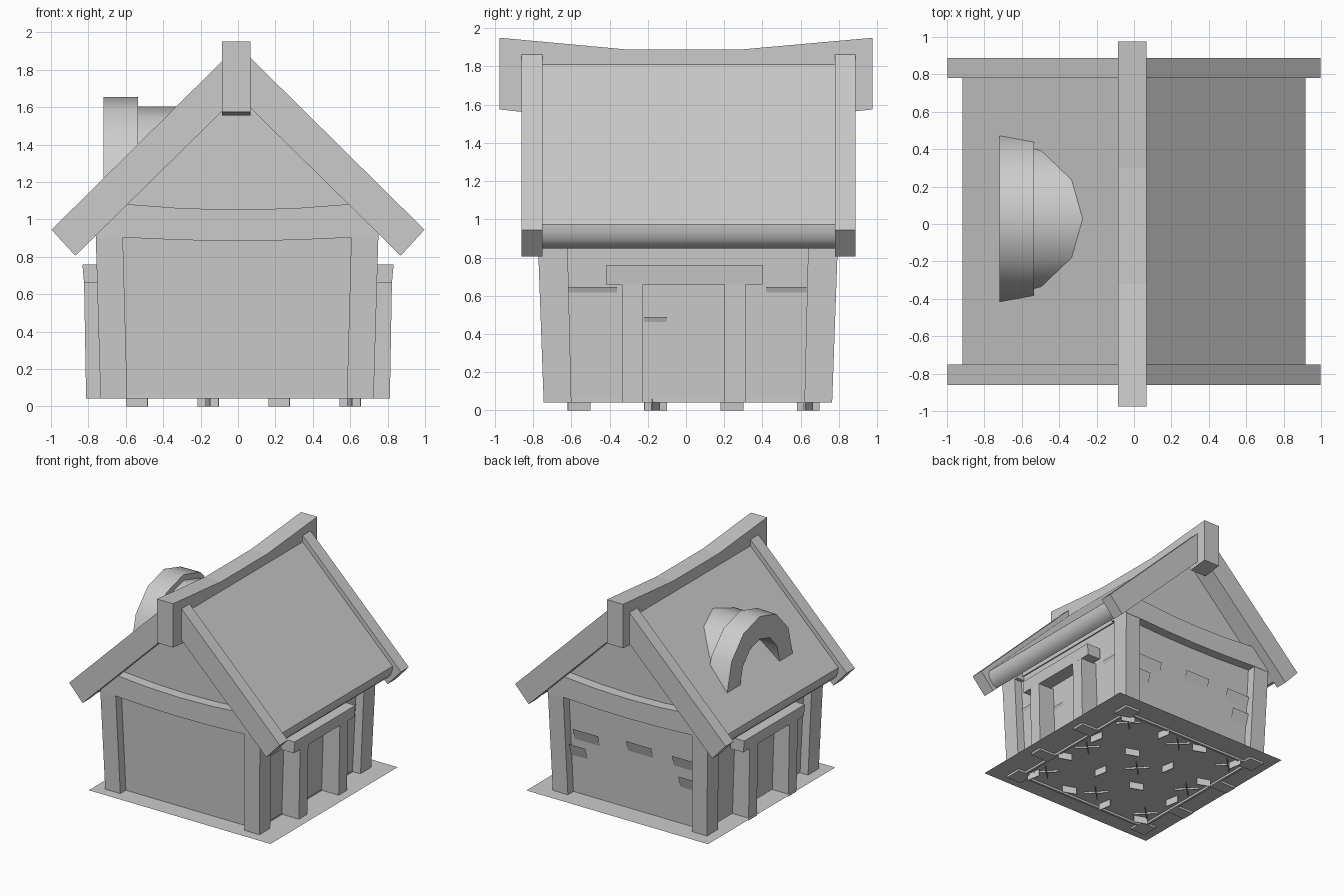
import bpy, bmesh, math

old = bpy.data.objects.get("Cube")
if old:
    bpy.data.objects.remove(old, do_unlink=True)

plain = bpy.data.materials.new("plain grey")
plain.use_nodes = True
GREY = (0.6, 0.6, 0.6, 1)
plain.diffuse_color = GREY
plain.node_tree.nodes["Principled BSDF"].inputs["Base Color"].default_value = GREY

YC = 0.01  # middle of the house along y


def finish(name, bm, smooth=False):
    bmesh.ops.recalc_face_normals(bm, faces=bm.faces)
    mesh = bpy.data.meshes.new(name)
    bm.to_mesh(mesh)
    bm.free()
    mesh.materials.append(plain)
    obj = bpy.data.objects.new(name, mesh)
    bpy.context.collection.objects.link(obj)
    if smooth:
        bpy.ops.object.select_all(action="DESELECT")
        obj.select_set(True)
        bpy.context.view_layer.objects.active = obj
        bpy.ops.object.shade_smooth_by_angle(angle=math.radians(40))
    return obj


def loft(name, a, b, smooth=False):
    """Solid between two matching loops of points."""
    bm = bmesh.new()
    va, vb = [bm.verts.new(p) for p in a], [bm.verts.new(p) for p in b]
    bm.faces.new(va)
    bm.faces.new(vb)
    for i in range(len(a)):
        j = (i + 1) % len(a)
        bm.faces.new((va[i], va[j], vb[j], vb[i]))
    return finish(name, bm, smooth)


def sheet(name, pts):
    """Single flat face."""
    bm = bmesh.new()
    bm.faces.new([bm.verts.new(p) for p in pts])
    return finish(name, bm)


def rect(x0, x1, y0, y1, z):
    return [(x0, y0, z), (x1, y0, z), (x1, y1, z), (x0, y1, z)]


def box(name, x0, x1, y0, y1, z0, z1):
    return loft(name, rect(x0, x1, y0, y1, z0), rect(x0, x1, y0, y1, z1))


def along_y(name, pts, y0, y1, smooth=False):
    return loft(name, [(x, y0, z) for x, z in pts], [(x, y1, z) for x, z in pts], smooth)


# ground sheet
sheet("ground_sheet", rect(-0.828, 0.892, -0.835, 0.885, 0.061))

# small upright tabs and thin crosses under the ground sheet
for i in range(4):
    for j in range(4):
        tab = box("ground_tab", -0.06, 0.06, -0.004, 0.004, 0, 0.06)
        tab.location = (-0.54 + 0.38 * i, -0.56 + 0.4 * j, 0)
        tab.rotation_euler.z = math.radians(100 if (i + j) % 2 else 160)
for i in (-1, 0, 1):
    for j in (-1, 0, 1):
        for turn in (45, 135):
            arm = box("ground_cross", -0.1, 0.1, -0.004, 0.004, 0.045, 0.06)
            arm.location = (0.53 * i, 0.04 + 0.52 * j, 0)
            arm.rotation_euler.z = math.radians(turn)

# recessed walls, slightly wider at the top, with thin sills at the foot
loft("walls", rect(-0.66, 0.65, YC - 0.68, YC + 0.68, 0.063),
     rect(-0.69, 0.68, YC - 0.71, YC + 0.71, 0.96))
along_y("gable_walls", [(-0.69, 0.94), (0.69, 0.94), (0.69, 1.05), (0, 1.75), (-0.69, 1.05)],
        YC - 0.7, YC + 0.7)
for s in (-1, 1):
    box("end_sill", -0.6, 0.6, *sorted((YC + s * 0.66, YC + s * 0.68)), 0.042, 0.07)
    box("side_sill", *sorted((s * 0.635, s * 0.655)), -0.6, 0.62, 0.042, 0.07)

# leaning corner posts
for sx in (-1, 1):
    for sy in (-1, 1):
        def corner(ox, ix, oy, iy, z):
            x = sorted((sx * ox - 0.005, sx * ix - 0.005))
            y = sorted((YC + sy * oy, YC + sy * iy))
            return rect(*x, *y, z)
        loft("corner_post", corner(0.73, 0.587, 0.755, 0.61, 0.042),
             corner(0.757, 0.612, 0.788, 0.632, 0.96))

# sagging cross beams on both gable ends
xs = [-0.75, -0.6, -0.3, 0, 0.3, 0.6, 0.75]
sag = [0.03 * min(1, (x / 0.6) ** 2) for x in xs]
beam = [(x, 1.052 + s) for x, s in zip(xs, sag)]
beam += [(x, 0.885 + 0.6 * s) for x, s in reversed(list(zip(xs, sag)))]
for sy in (-1, 1):
    along_y("cross_beam", beam, YC + sy * 0.789, YC + sy * 0.6)

# door frames on both long sides
for s in (-1, 1):
    for y in (-0.28, 0.258):
        def foot(ix, ox, y0, y1, z):
            return rect(*sorted((s * ix, s * ox)), y0, y1, z)
        loft("door_post", foot(0.64, 0.812, y - 0.056, y + 0.056, 0.042),
             foot(0.64, 0.823, y - 0.056, y + 0.056, 0.665))
    loft("door_lintel", foot(0.7, 0.823, -0.42, 0.4, 0.66),
         foot(0.7, 0.832, -0.42, 0.4, 0.76))

# flat planks on the back wall, leaning out at the top
for x, z in ((0.44, 0.57), (-0.065, 0.6), (-0.5, 0.59), (0.56, 0.43), (-0.56, 0.43)):
    y = YC + 0.694
    sheet("back_plank", [(x - 0.12, y, z - 0.05), (x + 0.12, y, z - 0.05),
                         (x + 0.12, y + 0.03, z + 0.05), (x - 0.12, y + 0.03, z + 0.05)])

# planks on the long walls, only their upper edges stand clear
for s in (-1, 1):
    for y0, y1, z in ((-0.62, -0.36, 0.645), (0.42, 0.63, 0.645), (-0.22, -0.1, 0.49)):
        wall = 0.65 + 0.033 * z
        sheet("side_plank", [(s * (wall - 0.03), y0, z - 0.1), (s * (wall - 0.03), y1, z - 0.1),
                             (s * (wall + 0.008), y1, z), (s * (wall + 0.008), y0, z)])

# roof slabs with rounded eaves, and barge boards
slab = [(0, 1.875), (0.918, 0.972), (0.914, 0.93), (0.897, 0.89), (0.868, 0.86),
        (0.83, 0.847), (0.79, 0.89), (0, 1.672)]
board = [(0.03, 1.9), (0.997, 0.945), (0.87, 0.806), (0.03, 1.632)]
for s in (-1, 1):
    along_y("roof_slab", [(s * x, z) for x, z in slab], -0.76, 0.79, True)
    for y0, y1 in ((-0.86, -0.75), (0.78, 0.887)):
        along_y("barge_board", [(s * x, z) for x, z in board], y0, y1)

# ridge beam rising at both ends
ridge = [(-0.975, 1.95), (-0.32, 1.89), (0.3, 1.89), (0.975, 1.95),
         (0.975, 1.575), (0.8, 1.556), (0.74, 1.7), (-0.74, 1.7), (-0.8, 1.556), (-0.975, 1.575)]
loft("ridge_beam", [(-0.085, y, z) for y, z in ridge], [(0.067, y, z) for y, z in ridge])


# arched dormer: a thick hood and a narrower barrel running into the roof
def arch(name, x0, r0, x1, r1, top, inner):
    bm = bmesh.new()
    base, steps, rings = 1.17, 6, []
    for x, r, k in ((x0, r0, 1), (x1, r1, 1), (x1, r1, inner), (x0, r0, inner)):
        ring = []
        for i in range(steps + 1):
            a = math.pi * i / steps
            ring.append(bm.verts.new((x, 0.028 + k * r * math.cos(a),
                                      base + k * (top - base) * math.sin(a))))
        rings.append(ring)
    for a, b in zip(rings, rings[1:] + rings[:1]):
        for i in range(steps):
            bm.faces.new((a[i], a[i + 1], b[i + 1], b[i]))
    bm.faces.new([r[0] for r in rings])
    bm.faces.new([r[-1] for r in rings])
    return finish(name, bm, True)


arch("dormer_hood", -0.72, 0.443, -0.535, 0.455, 1.655, 0.6)
arch("dormer_barrel", -0.56, 0.42, -0.18, 0.415, 1.605, 0.65)
